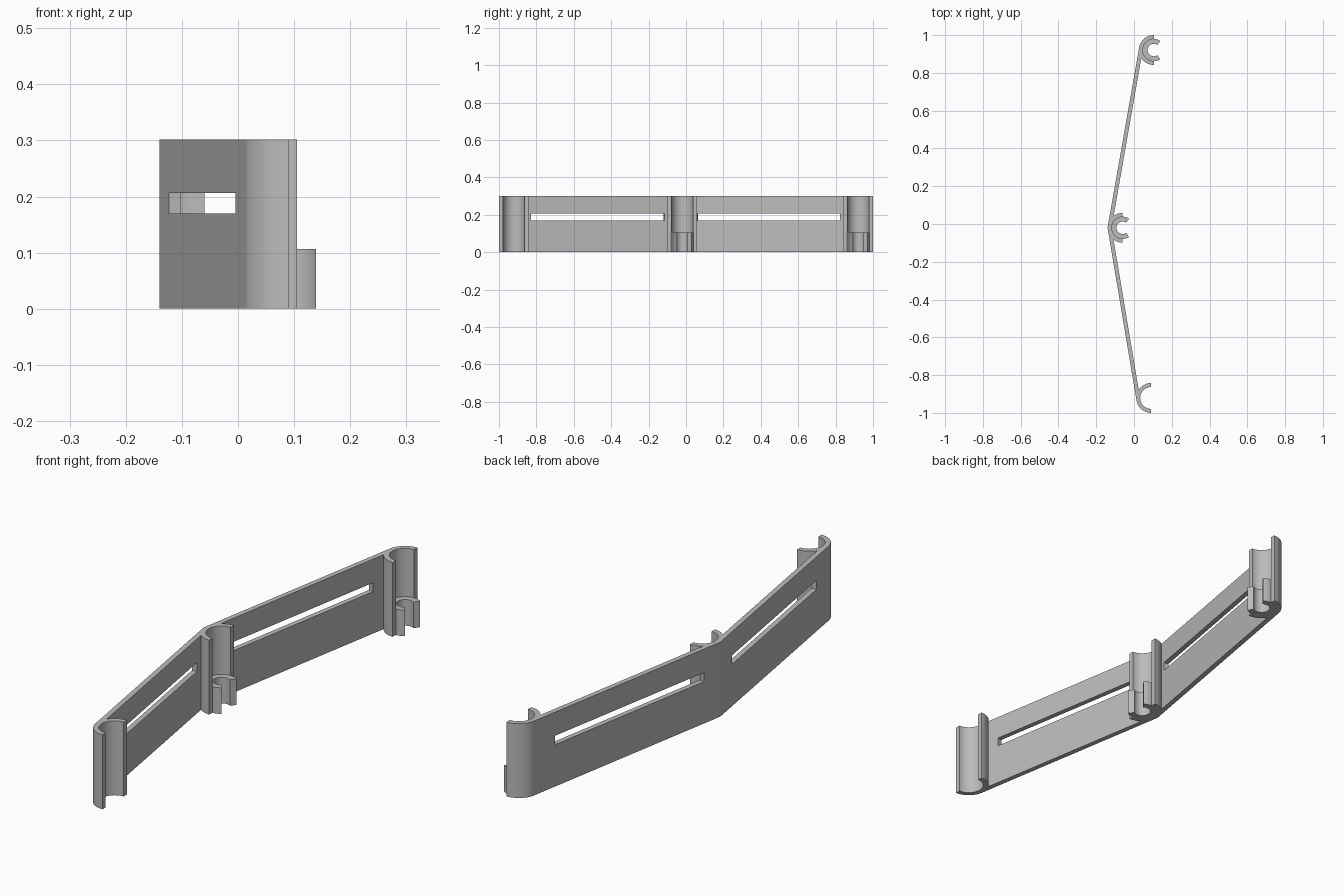
import bpy, bmesh, math
from mathutils import Vector

if "Cube" in bpy.data.objects:
    bpy.data.objects.remove(bpy.data.objects["Cube"])

HEIGHT, CLIP_HEIGHT = 0.302, 0.106
R_OUT, R_IN, R_BORE = 0.079, 0.058, 0.033
WALL = R_OUT - R_IN
FRONT, MIDDLE, BACK = Vector((0.091, -0.921)), Vector((-0.06, -0.02)), Vector((0.105, 0.921))

grey = bpy.data.materials.new("light grey")
grey.use_nodes = True
grey.diffuse_color = (0.5, 0.5, 0.5, 1)
grey.node_tree.nodes["Principled BSDF"].inputs["Base Color"].default_value = (0.5, 0.5, 0.5, 1)


def prism(name, outline, z0, z1, smooth=True):
    """Extrude a plan outline between two heights."""
    bm = bmesh.new()
    face = bm.faces.new([bm.verts.new((p[0], p[1], z0)) for p in outline])
    top = bmesh.ops.extrude_face_region(bm, geom=[face])["geom"]
    bmesh.ops.translate(bm, vec=(0, 0, z1 - z0),
                        verts=[g for g in top if isinstance(g, bmesh.types.BMVert)])
    bmesh.ops.recalc_face_normals(bm, faces=bm.faces)
    mesh = bpy.data.meshes.new(name)
    bm.to_mesh(mesh)
    bm.free()
    mesh.materials.append(grey)
    obj = bpy.data.objects.new(name, mesh)
    bpy.context.collection.objects.link(obj)
    if smooth:
        bpy.ops.object.select_all(action='DESELECT')
        obj.select_set(True)
        bpy.context.view_layer.objects.active = obj
        bpy.ops.object.shade_smooth_by_angle(angle=math.radians(30))
    return obj


def open_ring(name, center, r_out, r_in, gap, height, steps=40):
    """C-shaped ring open toward +x; gap is half the opening in degrees."""
    angles = [math.radians(gap + (360 - 2 * gap) * i / steps) for i in range(steps + 1)]
    arc = lambda r, seq: [center + r * Vector((math.cos(a), math.sin(a))) for a in seq]
    return prism(name, arc(r_out, angles) + arc(r_in, reversed(angles)), 0, height)


# Sockets and the smaller snap clips nested at their feet
for label, center, has_clip in (("front", FRONT, False), ("middle", MIDDLE, True), ("back", BACK, True)):
    open_ring(label + "_socket", center, R_OUT, R_IN, 90, HEIGHT)
    if has_clip:
        open_ring(label + "_snap_clip", center, R_IN + 0.001, R_BORE, 55, CLIP_HEIGHT)


# Bent strap, its outer faces tangent to the sockets
def normal_of(a, b):
    d = (b - a).normalized()
    return Vector((-d.y, d.x))


n_front, n_back = normal_of(FRONT, MIDDLE), normal_of(MIDDLE, BACK)
bisector = (n_front + n_back).normalized()
miter = 1 / bisector.dot(n_front)
strap = prism("bent_strap", [
    FRONT + n_front * R_OUT, MIDDLE + bisector * R_OUT * miter, BACK + n_back * R_OUT,
    BACK + n_back * R_IN, MIDDLE + bisector * R_IN * miter, FRONT + n_front * R_IN,
], 0, HEIGHT, smooth=False)

# Long slot through each half of the strap
for a, b, n, y0, y1 in ((FRONT, MIDDLE, n_front, -0.83, -0.118), (MIDDLE, BACK, n_back, 0.063, 0.825)):
    mid = n * (R_IN + R_OUT) / 2
    at = lambda y: a + mid + (b - a) * ((y - a.y - mid.y) / (b.y - a.y))
    p, q = at(y0), at(y1)
    cutter = prism("slot_cutter", [p + n * WALL, q + n * WALL, q - n * WALL, p - n * WALL], 0.17, 0.206, False)
    cutter.hide_render = True
    cut = strap.modifiers.new("slot", 'BOOLEAN')
    cut.operation, cut.solver, cut.object = 'DIFFERENCE', 'EXACT', cutter
    bpy.context.view_layer.objects.active = strap
    bpy.ops.object.modifier_apply(modifier=cut.name)
    bpy.data.objects.remove(cutter)
